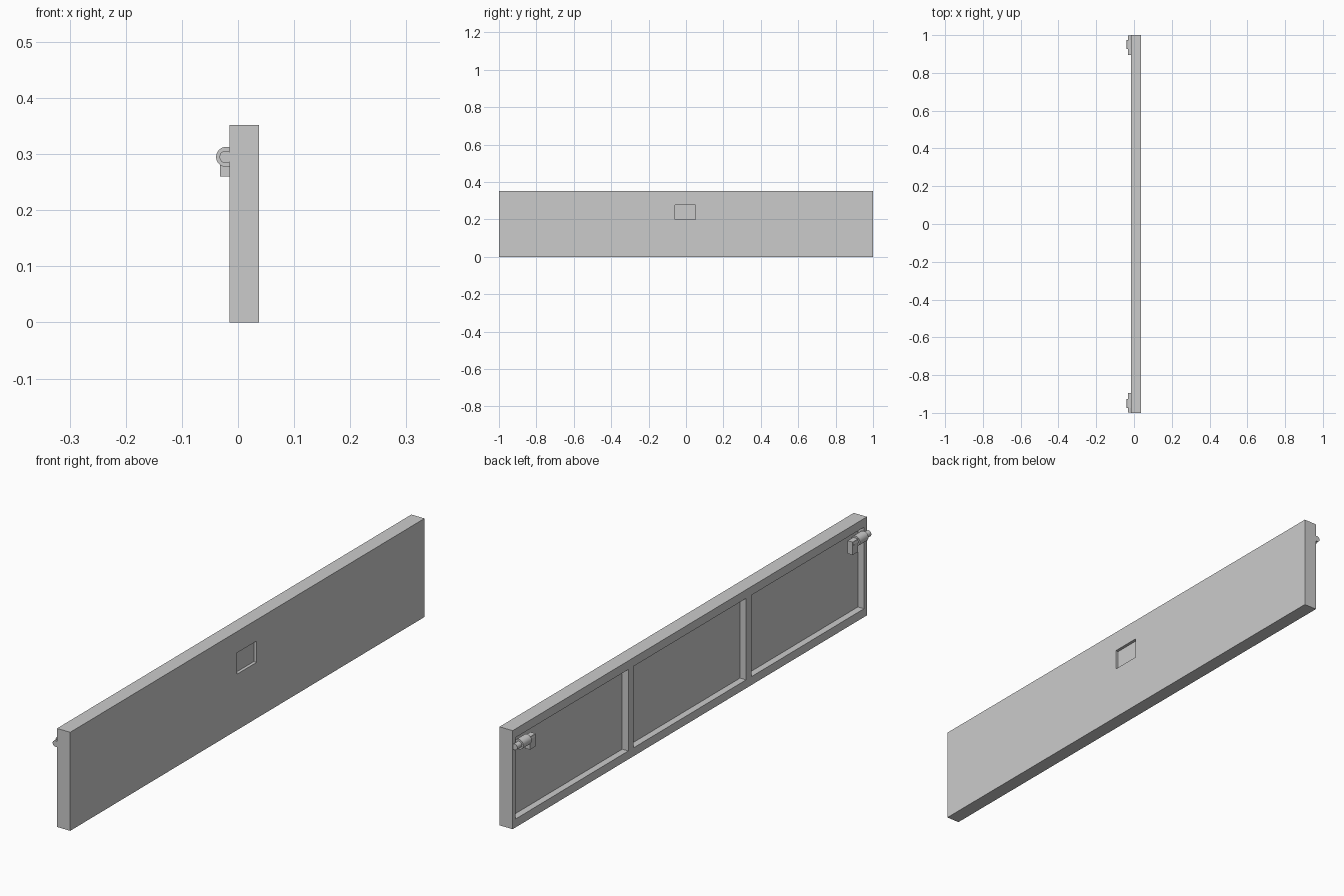
import bpy
import math

cube = bpy.data.objects.get("Cube")
if cube:
    bpy.data.objects.remove(cube, do_unlink=True)

grey = bpy.data.materials.new("light_grey")
grey.use_nodes = True
colour = (0.6, 0.6, 0.6, 1)
grey.diffuse_color = colour
grey.node_tree.nodes["Principled BSDF"].inputs["Base Color"].default_value = colour


def box(name, x, y, z):
    """Box spanning the given (min, max) ranges."""
    bpy.ops.mesh.primitive_cube_add(size=1)
    ob = bpy.context.object
    ob.name = name
    for v in ob.data.vertices:
        v.co = [r[0] if c < 0 else r[1] for c, r in zip(v.co, (x, y, z))]
    ob.data.materials.append(grey)
    return ob


def rod(name, x, y, z, radius):
    """Smooth cylinder lying along y over the (min, max) range."""
    bpy.ops.mesh.primitive_cylinder_add(
        vertices=32, radius=radius, depth=y[1] - y[0],
        location=(x, sum(y) / 2, z), rotation=(math.pi / 2, 0, 0))
    ob = bpy.context.object
    ob.name = name
    ob.data.materials.append(grey)
    bpy.ops.object.shade_smooth_by_angle(angle=math.radians(40))
    return ob


# Main board, with its inner face towards -x
INNER, OUTER, HEIGHT = -0.015, 0.037, 0.352
board = box("gate_board", (INNER, OUTER), (-1, 1), (0, HEIGHT))

# Three inner panel recesses and the outer handle pocket
bays = [(-0.983, -0.347), (-0.318, 0.318), (0.347, 0.983)]
cutters = [box("panel_cutter", (INNER - 0.1, INNER + 0.024), bay, (0.03, 0.321))
           for bay in bays]
cutters.append(box("handle_cutter", (OUTER - 0.011, OUTER + 0.1),
                   (-0.058, 0.052), (0.2, 0.276)))
for cutter in cutters:
    cutter.hide_render = True
    mod = board.modifiers.new("recess", 'BOOLEAN')
    mod.operation = 'DIFFERENCE'
    mod.solver = 'EXACT'
    mod.object = cutter
bpy.context.view_layer.update()
graph = bpy.context.evaluated_depsgraph_get()
cut_mesh = bpy.data.meshes.new_from_object(board.evaluated_get(graph))
board.modifiers.clear()
board.data = cut_mesh
for cutter in cutters:
    bpy.data.objects.remove(cutter, do_unlink=True)

# Hinge at each end: pin, sleeve and bracket
for side, sign in (("front", -1), ("back", 1)):
    def span(a, b):
        return tuple(sorted((sign * a, sign * b)))
    rod(side + "_hinge_pin", -0.022, span(0.9, 0.999), 0.295, 0.011)
    rod(side + "_hinge_sleeve", -0.021, span(0.926, 0.974), 0.295, 0.018)
    box(side + "_hinge_bracket", (-0.032, -0.012), span(0.895, 0.926), (0.26, 0.306))
